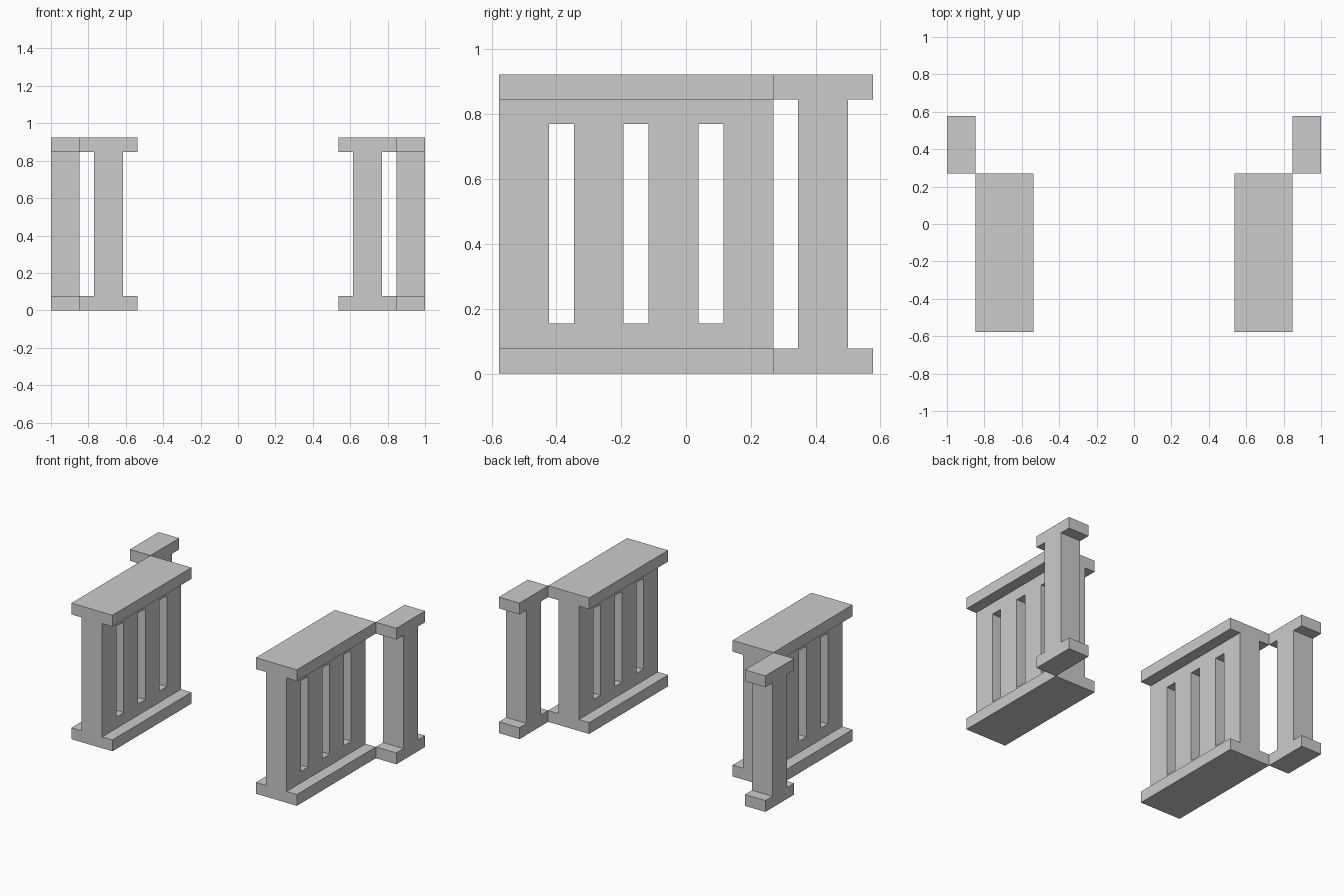
import bpy, bmesh
from mathutils import Vector

if "Cube" in bpy.data.objects:
    bpy.data.objects.remove(bpy.data.objects["Cube"])

U = 1 / 13          # module: every size is a multiple of this
HEIGHT, RAIL = 12, 1


def finish(name, bm):
    bmesh.ops.recalc_face_normals(bm, faces=bm.faces)
    mesh = bpy.data.meshes.new(name)
    bm.to_mesh(mesh)
    bm.free()
    obj = bpy.data.objects.new(name, mesh)
    bpy.context.collection.objects.link(obj)
    return obj


def i_beam(name, centre, place, start, end):
    """I-shaped profile (flange 4 wide, web 2 wide) extruded from start to end."""
    right = [(2, 0), (2, RAIL), (1, RAIL), (1, HEIGHT - RAIL),
             (2, HEIGHT - RAIL), (2, HEIGHT)]
    outline = right + [(-w, z) for w, z in reversed(right)]
    bm = bmesh.new()
    face = bm.faces.new([bm.verts.new(place(centre + w, start, z) * U) for w, z in outline])
    ext = bmesh.ops.extrude_face_region(bm, geom=[face])
    moved = [v for v in ext["geom"] if isinstance(v, bmesh.types.BMVert)]
    shift = (place(0, end, 0) - place(0, start, 0)) * U
    bmesh.ops.translate(bm, verts=moved, vec=shift)
    return finish(name, bm)


# Long side panel: profile in XZ, run along Y
panel = i_beam("railing_panel", 9, lambda w, d, z: Vector((w, d, z)), -7.5, 3.5)

# Rear post, stepped outward: profile in YZ, run along X
post = i_beam("rear_post", 5.5, lambda w, d, z: Vector((d, w, z)), 11, 13)

# Three upright slots cut through the panel
bm = bmesh.new()
for y in (-5, -2, 1):
    cube = bmesh.ops.create_cube(bm, size=1)["verts"]
    bmesh.ops.scale(bm, verts=cube, vec=Vector((3, 1, 8)) * U)
    bmesh.ops.translate(bm, verts=cube, vec=Vector((9, y, 6)) * U)
slots = finish("slot_cutter", bm)
slots.hide_render = True
slots.hide_viewport = True
slots.display_type = 'WIRE'

cut = panel.modifiers.new("slots", 'BOOLEAN')
cut.operation = 'DIFFERENCE'
cut.solver = 'EXACT'
cut.object = slots

# Mirror both parts to the left side
for obj in (panel, post):
    mirror = obj.modifiers.new("mirror", 'MIRROR')
    mirror.use_axis = (True, False, False)
    mirror.use_mirror_merge = False
